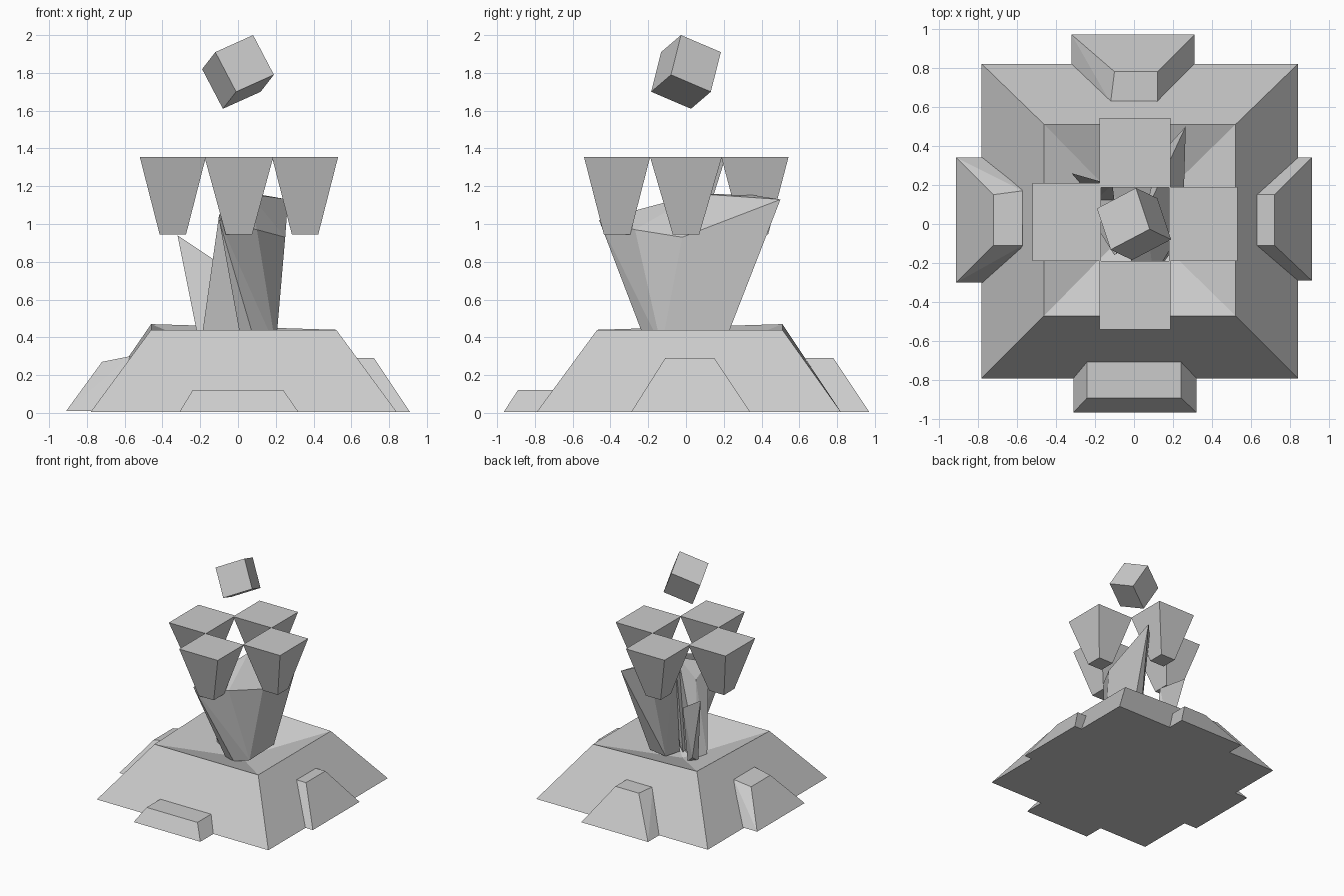
import bpy, bmesh
from mathutils import Vector

if "Cube" in bpy.data.objects:
    bpy.data.objects.remove(bpy.data.objects["Cube"])


def finish(name, bm):
    bmesh.ops.recalc_face_normals(bm, faces=bm.faces)
    me = bpy.data.meshes.new(name)
    bm.to_mesh(me)
    bm.free()
    ob = bpy.data.objects.new(name, me)
    bpy.context.collection.objects.link(ob)
    return ob


def hull(name, pts):
    bm = bmesh.new()
    for p in pts:
        bm.verts.new(p)
    res = bmesh.ops.convex_hull(bm, input=bm.verts)
    junk = [g for g in res["geom_interior"] if isinstance(g, bmesh.types.BMVert)]
    if junk:
        bmesh.ops.delete(bm, geom=junk, context='VERTS')
    bmesh.ops.dissolve_limit(bm, angle_limit=0.02, verts=bm.verts, edges=bm.edges)
    return finish(name, bm)


def rect(x0, x1, y0, y1, z):
    return [(x0, y0, z), (x1, y0, z), (x1, y1, z), (x0, y1, z)]


# Base: sloped block with a shallow sunken top
bm = bmesh.new()
low = [bm.verts.new(p) for p in rect(-.78, .84, -.79, .82, .005)]
rim = [bm.verts.new(p) for p in rect(-.46, .52, -.47, .51, .44)]
rim[3].co.z = .47
pit = bm.verts.new((.02, .02, .27))
bm.faces.new(low)
for i in range(4):
    j = (i + 1) % 4
    bm.faces.new((low[i], low[j], rim[j], rim[i]))
    bm.faces.new((rim[i], rim[j], pit))
finish("base", bm)

# Four buttresses, each a wide foot narrowing to a small flat top
hull("buttress_right", rect(.70, .91, -.29, .34, .005) + rect(.60, .72, -.11, .15, .29))
hull("buttress_left", rect(-.91, -.70, -.30, .34, .01)
     + [(-.72, -.11, .27), (-.72, .15, .27), (-.57, -.11, .30), (-.57, .17, .30)])
hull("buttress_back", rect(-.32, .31, .70, .97, .005)
     + [(-.10, .78, .29), (.12, .78, .29), (.12, .62, .29), (-.12, .62, .29)])
hull("buttress_front", rect(-.31, .32, -.965, -.65, .005) + rect(-.24, .24, -.89, -.65, .12))

# Four inverted tapered blocks around the centre
for name, cx, cy, hx, hy in [("block_left", -.345, .01, .175, .20),
                             ("block_right", .355, 0, .175, .19),
                             ("block_front", .005, -.365, .182, .175),
                             ("block_back", .005, .365, .182, .178)]:
    t = .07
    hull(name, rect(cx - t, cx + t, cy - t, cy + t, .945)
         + rect(cx - hx, cx + hx, cy - hy, cy + hy, 1.355))

# Faceted shards rising from the sunken top
peak = (.06, .06, 1.16)
corner = (.25, -.02, .93)
hull("shard_front", [(-.10, -.46, 1.02), (.10, -.27, .97), corner, peak,
                     (.02, -.20, .36), (.10, -.20, .34), (.20, -.13, .35), (.05, -.03, .29)])
hull("shard_right", [corner, (.265, .50, 1.13), (.12, .34, 1.155), peak,
                     (.20, -.13, .35), (.20, .20, .36), (.08, .16, .32), (.08, -.03, .29)])
hull("shard_left", [(-.32, .26, .94), (-.11, .20, .80), (-.20, .20, .40),
                    (-.20, .12, .34), (-.10, .12, .31)])
hull("shard_inner", [(-.10, -.16, 1.05), (.06, .02, 1.12), (-.20, 0, .34), (-.16, .07, .32),
                     (.04, -.05, .29), (-.08, -.02, .95)])

# Tilted floating cube
e = [Vector((-.20, -.105, -.09)), Vector((.11, -.053, -.21)), Vector((-.07, .211, -.09))]
c = Vector((0, 0, 1.805))
hull("floating_cube", [c + (e[0] * i + e[1] * j + e[2] * k) / 2
                       for i in (-1, 1) for j in (-1, 1) for k in (-1, 1)])
